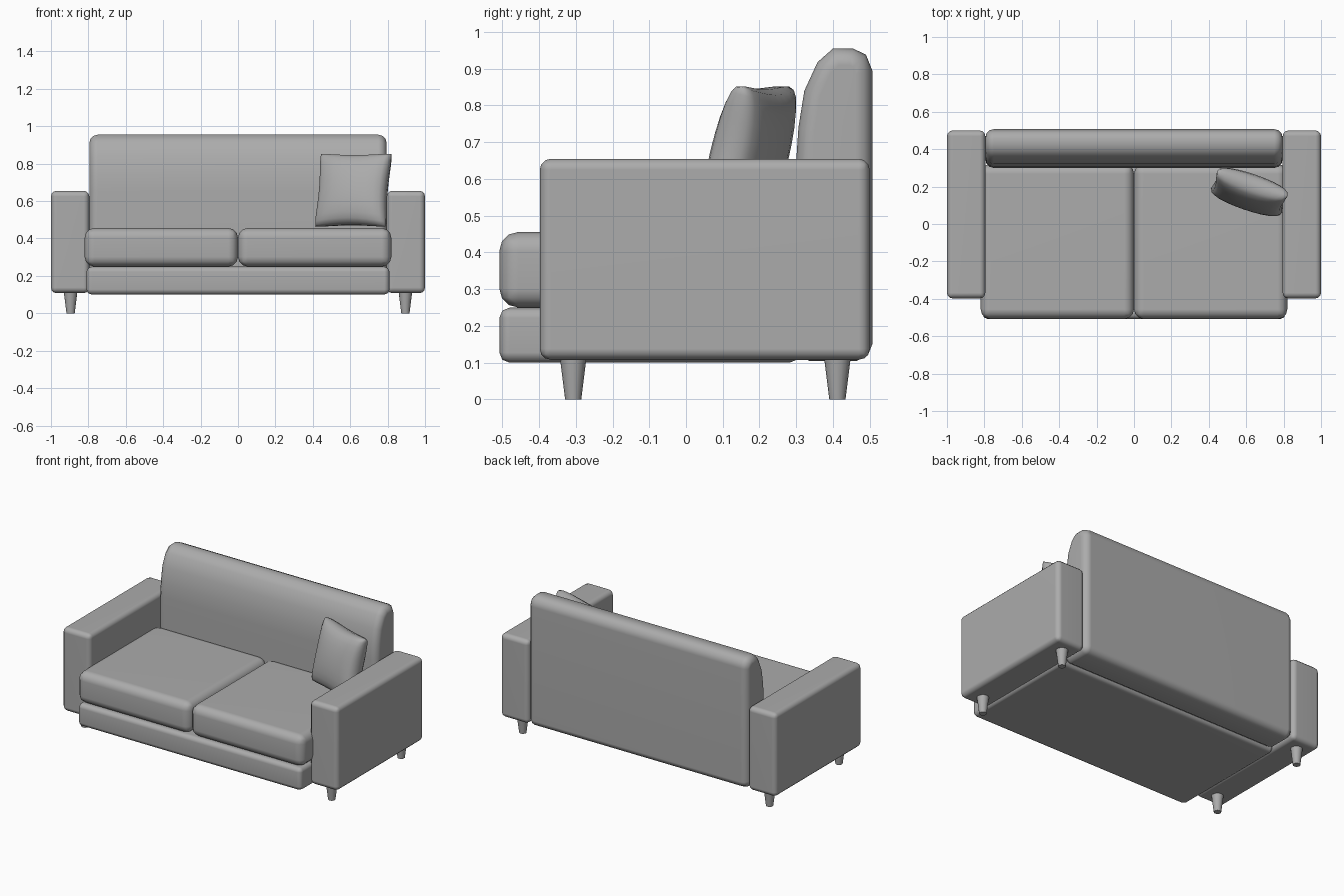
import bpy, bmesh, math
from mathutils import Matrix, Vector

if "Cube" in bpy.data.objects:
    bpy.data.objects.remove(bpy.data.objects["Cube"], do_unlink=True)

# Single upholstery colour
SHADE = (0.41, 0.41, 0.41, 1)
grey = bpy.data.materials.new("mid grey")
grey.use_nodes = True
grey.diffuse_color = SHADE
grey.node_tree.nodes["Principled BSDF"].inputs["Base Color"].default_value = SHADE


def finish(name, bm, weighted=True):
    """Turn a bmesh into a smooth shaded object."""
    bmesh.ops.recalc_face_normals(bm, faces=bm.faces)
    mesh = bpy.data.meshes.new(name)
    bm.to_mesh(mesh)
    bm.free()
    mesh.materials.append(grey)
    obj = bpy.data.objects.new(name, mesh)
    bpy.context.collection.objects.link(obj)
    bpy.ops.object.select_all(action='DESELECT')
    obj.select_set(True)
    bpy.context.view_layer.objects.active = obj
    bpy.ops.object.shade_smooth_by_angle(angle=math.radians(60))
    if weighted:
        mod = obj.modifiers.new("weighted normals", 'WEIGHTED_NORMAL')
        mod.keep_sharp = True


def soft_box(name, low, high, radius, segments):
    """Box between two corners with rounded edges."""
    low, high = Vector(low), Vector(high)
    bm = bmesh.new()
    bmesh.ops.create_cube(bm, size=1)
    for v in bm.verts:
        v.co = (low + high) / 2 + v.co * (high - low)
    bmesh.ops.bevel(bm, geom=bm.edges[:], offset=radius, segments=segments,
                    profile=0.5, affect='EDGES')
    finish(name, bm)


def backrest():
    """Side profile extruded across the sofa, with rounded ends."""
    half = 0.795
    profile = [(0.335, 0.105), (0.31, 0.12), (0.30, 0.15), (0.30, 0.65),
               (0.306, 0.74), (0.322, 0.84), (0.358, 0.918), (0.40, 0.955),
               (0.455, 0.955), (0.49, 0.938), (0.507, 0.895), (0.507, 0.15),
               (0.495, 0.12), (0.465, 0.105)]
    bm = bmesh.new()
    cap = bm.faces.new([bm.verts.new((-half, y, z)) for y, z in profile])
    ext = bmesh.ops.extrude_face_region(bm, geom=[cap], use_keep_orig=True)
    for v in ext["geom"]:
        if isinstance(v, bmesh.types.BMVert):
            v.co.x = half
    rims = [e for e in bm.edges if abs(e.verts[0].co.x - e.verts[1].co.x) < 0.01]
    bmesh.ops.bevel(bm, geom=rims, offset=0.045, segments=3,
                    profile=0.5, affect='EDGES')
    finish("backrest", bm)


def throw_pillow():
    """Puffed square with pinched sides, turned and leaning back."""
    n, half = 12, 0.212
    bm = bmesh.new()
    place = (Matrix.Translation((0.617, 0.171, 0.658))
             @ Matrix.Rotation(math.radians(-19), 4, 'Z')
             @ Matrix.Rotation(math.radians(-14), 4, 'X'))
    for side in (-1, 1):
        rows = []
        for j in range(n + 1):
            row = []
            for i in range(n + 1):
                # Sine spacing packs rows near the seam
                u = math.sin(math.pi / 2 * (2 * i / n - 1))
                v = math.sin(math.pi / 2 * (2 * j / n - 1))
                puff = max(0, (1 - u * u) * (1 - v * v)) ** 0.32
                round_off = 1 - 0.06 * (u * v) ** 4
                x = half * u * (1 - 0.11 * (1 - v * v)) * round_off
                z = half * v * (1 - 0.1 * (1 - u * u)) * round_off
                row.append(bm.verts.new(place @ Vector((x, side * 0.084 * puff, z))))
            rows.append(row)
        for j in range(n):
            for i in range(n):
                bm.faces.new((rows[j][i], rows[j][i + 1],
                              rows[j + 1][i + 1], rows[j + 1][i]))
    bmesh.ops.remove_doubles(bm, verts=bm.verts, dist=0.0005)
    finish("throw_pillow", bm, weighted=False)


def leg(name, x, y):
    """Tapered round foot."""
    bm = bmesh.new()
    bmesh.ops.create_cone(bm, cap_ends=True, segments=16, radius1=0.022,
                          radius2=0.037, depth=0.12,
                          matrix=Matrix.Translation((x, y, 0.06)))
    finish(name, bm, weighted=False)


# Base frame and backrest
soft_box("base_frame", (-0.81, -0.508, 0.1), (0.81, 0.31, 0.25), 0.028, 2)
backrest()
throw_pillow()

# Mirrored arms, cushions and legs
for label, s in (("left", 1), ("right", -1)):
    arm_x = sorted((s * 0.795, s * 1.0))
    soft_box(label + "_arm", (arm_x[0], -0.398, 0.108), (arm_x[1], 0.5, 0.655), 0.03, 3)
    seat_x = sorted((0, s * 0.82))
    soft_box(label + "_seat_cushion", (seat_x[0], -0.508, 0.25),
             (seat_x[1], 0.32, 0.456), 0.052, 3)
    leg(label + "_front_leg", s * 0.895, -0.307)
    leg(label + "_back_leg", s * 0.895, 0.412)
